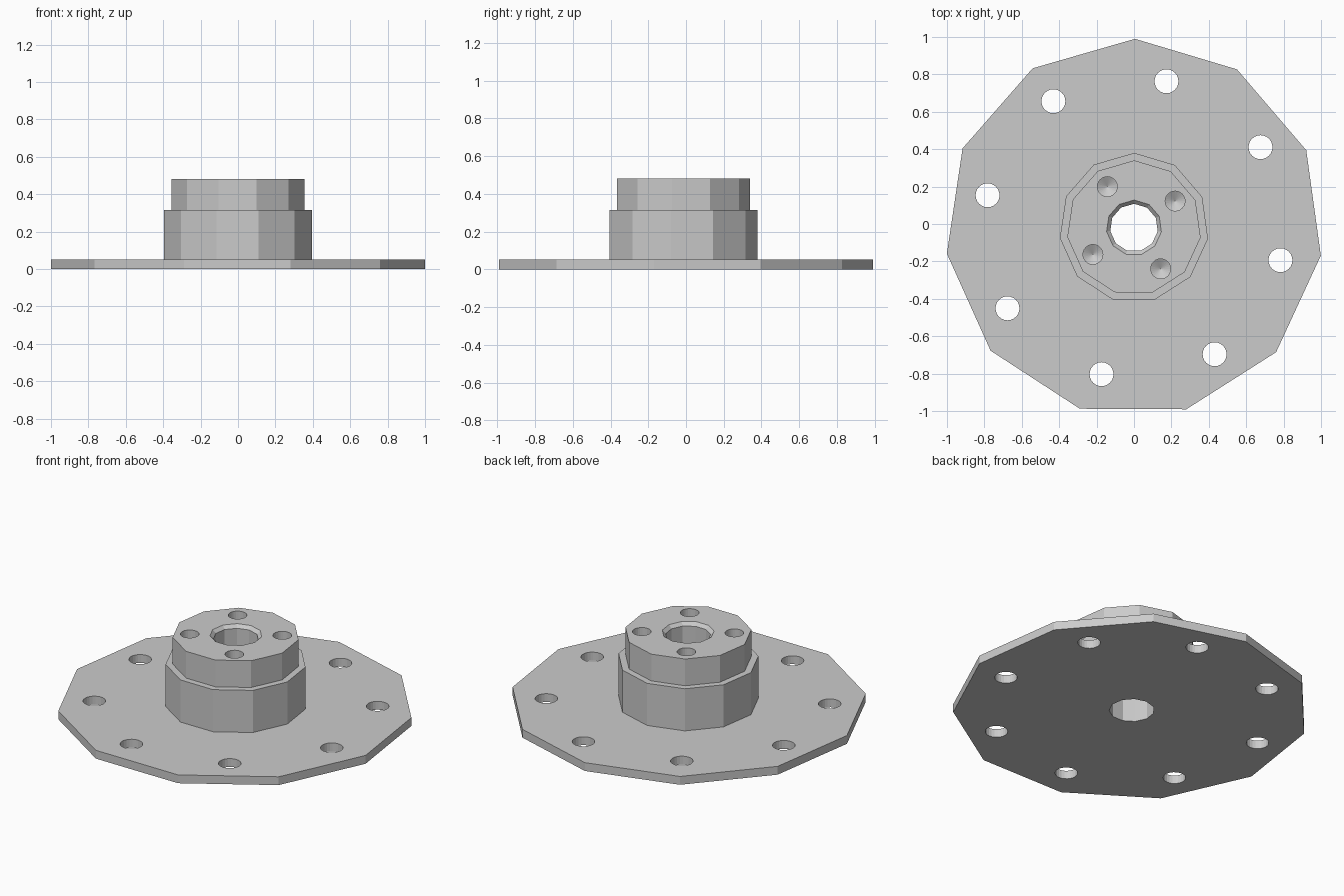
import bpy, bmesh, math
from mathutils import Matrix, Vector

cube = bpy.data.objects.get("Cube")
if cube:
    bpy.data.objects.remove(cube, do_unlink=True)

CENTRE = Vector((0, -0.02, 0))
PLATE_TOP, HUB_TOP, CAP_TOP = 0.052, 0.315, 0.482

steel = bpy.data.materials.new("grey_steel")
steel.use_nodes = True
grey = (0.6, 0.6, 0.6, 1)
steel.diffuse_color = grey
steel.node_tree.nodes["Principled BSDF"].inputs["Base Color"].default_value = grey


def revolve(bm, profile, sides, start, at):
    """Turn a closed (radius, height) profile about the vertical line through 'at'."""
    verts = [bm.verts.new(at + Vector((r * math.cos(start), r * math.sin(start), z)))
             for r, z in profile]
    edges = [bm.edges.new((a, b)) for a, b in zip(verts, verts[1:] + verts[:1])]
    bmesh.ops.spin(bm, geom=verts + edges, cent=at, axis=(0, 0, 1),
                   angle=math.tau, steps=sides)
    bmesh.ops.remove_doubles(bm, verts=bm.verts, dist=0.0005)
    bmesh.ops.dissolve_degenerate(bm, edges=bm.edges, dist=0.0005)
    bmesh.ops.recalc_face_normals(bm, faces=bm.faces)


def make_object(name, bm):
    mesh = bpy.data.meshes.new(name)
    bm.to_mesh(mesh)
    bm.free()
    mesh.materials.append(steel)
    obj = bpy.data.objects.new(name, mesh)
    bpy.context.collection.objects.link(obj)
    return obj


def hole_ring(name, profile, count, radius, first_angle):
    """Cutter made of equal drill shapes spaced round a circle."""
    bm = bmesh.new()
    for i in range(count):
        turn = Matrix.Rotation(first_angle + math.tau * i / count, 3, 'Z')
        revolve(bm, profile, 24, 0, CENTRE + turn @ Vector((radius, 0, 0)))
    cutter = make_object(name, bm)
    cutter.hide_render = True
    cutter.hide_set(True)
    return cutter


# Flange body: plate, hub and cap in one turned solid with a chamfered bore
bm = bmesh.new()
revolve(bm, [(0.128, 0), (1.01, 0), (1.01, PLATE_TOP), (0.4, PLATE_TOP),
             (0.4, HUB_TOP), (0.36, HUB_TOP), (0.36, CAP_TOP),
             (0.148, CAP_TOP), (0.128, CAP_TOP - 0.02)],
        11, math.radians(89.7), CENTRE)
flange = make_object("flange_body", bm)

# Through holes in the plate, and blind drilled holes with pointed ends in the cap
r = 0.064
plate_holes = hole_ring("plate_hole_cutter",
                        [(0, -0.1), (r, -0.1), (r, 0.15), (0, 0.15)],
                        8, 0.802, math.radians(32.5))
r = 0.053
cap_holes = hole_ring("cap_hole_cutter",
                      [(0, 0.25), (r, 0.28), (r, 0.6), (0, 0.6)],
                      4, 0.262, math.radians(33))

bpy.context.view_layer.objects.active = flange
for cutter in (plate_holes, cap_holes):
    cut = flange.modifiers.new(cutter.name, 'BOOLEAN')
    cut.operation = 'DIFFERENCE'
    cut.solver = 'EXACT'
    cut.object = cutter
    bpy.ops.object.modifier_apply(modifier=cut.name)
    bpy.data.objects.remove(cutter, do_unlink=True)
